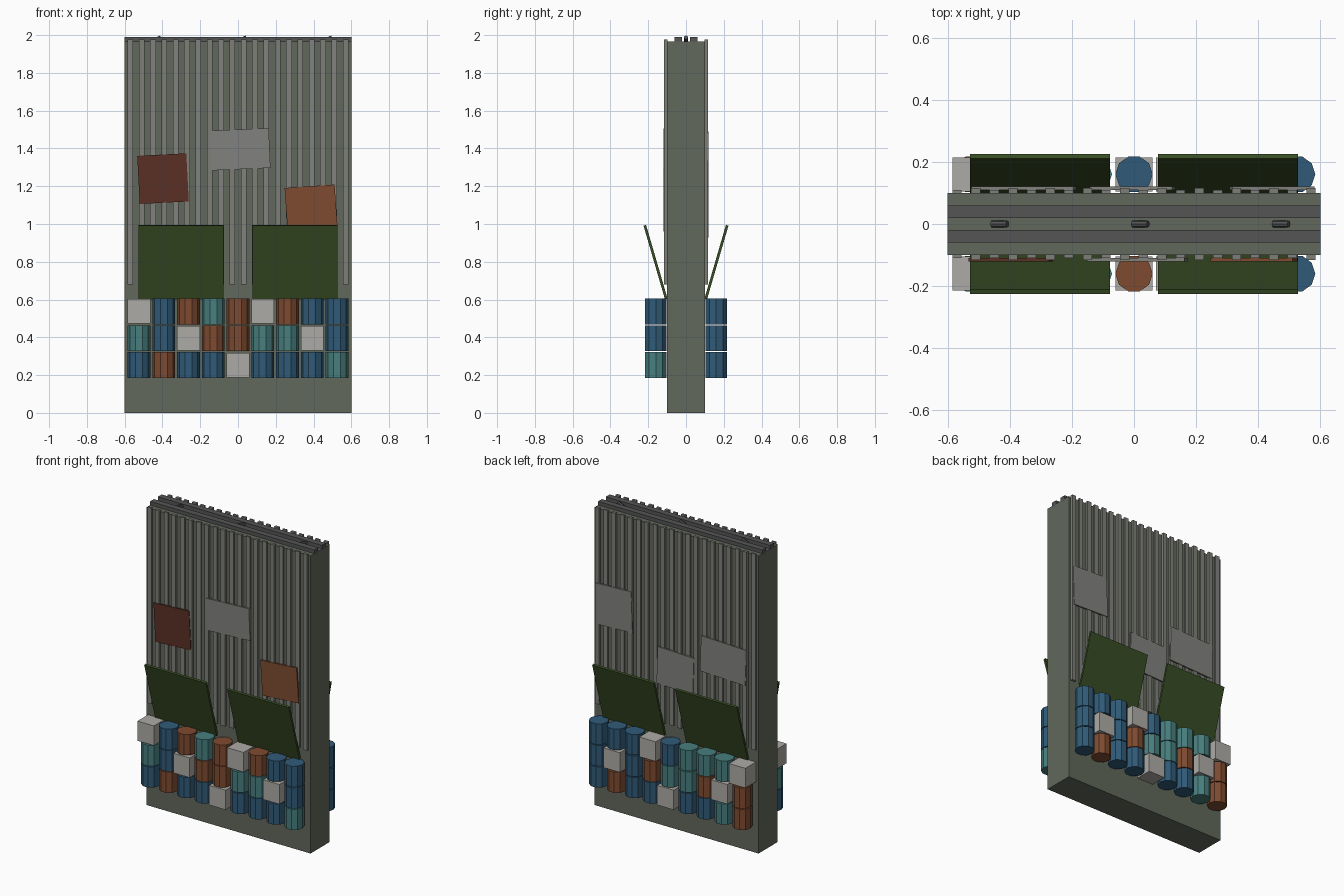
import bpy, math
from math import radians
from mathutils import Vector

if "Cube" in bpy.data.objects:
    bpy.data.objects.remove(bpy.data.objects["Cube"])

def mat(name, r, g, b):
    m = bpy.data.materials.new(name)
    m.diffuse_color = (r, g, b, 1)
    m.use_nodes = True
    m.node_tree.nodes["Principled BSDF"].inputs["Base Color"].default_value = m.diffuse_color
    return m

WALL = mat("wall_green", .12, .14, .105)
RIB = mat("rib_grey", .21, .21, .19)
DARK = mat("dark_steel", .09, .09, .09)
PLATE = mat("plate_grey", .22, .22, .21)
RUST = mat("rust_brown", .10, .03, .018)
CANVAS = mat("canvas_green", .04, .075, .018)
DRUMS = {"B": mat("drum_blue", .03, .105, .19),
         "O": mat("drum_orange", .21, .07, .03),
         "T": mat("drum_teal", .065, .21, .21),
         "W": mat("crate_white", .42, .41, .38)}

def finish(name, m):
    o = bpy.context.object
    o.name = name
    o.data.materials.append(m)
    return o

def box(name, loc, size, m, rot=(0, 0, 0)):
    bpy.ops.mesh.primitive_cube_add(size=1, location=loc, rotation=rot)
    o = finish(name, m)
    o.scale = size
    return o

def drum(name, loc, r, h, m, sides=10, rot=(0, 0, 0)):
    # first vertex of a primitive points to +y, so a quarter turn puts it on +x
    bpy.ops.mesh.primitive_cylinder_add(vertices=sides, radius=r, depth=h, location=loc,
                                        rotation=rot)
    return finish(name, m)

# main wall slab and top rails
box("wall", (0, 0, .9825), (1.2, .2, 1.965), WALL)
for y in (-.04, .04):
    box("top_rail", (0, y, 1.972), (1.2, .04, .034), DARK)

# leaning rods sticking out of the top
for x in (-.433, .02, .473):
    drum("top_rod", (x, 0, 1.976), .011, .055, DARK, 8, (0, radians(65), 0))

# layouts: drum/crate rows from top to bottom, each listed from low x to high x
STACKS = {-1: ("WBOTOWOBB", "TBWOOTTWB", "BOBBWBBBT"),
          1: ("WTTTBWBBB", "OWOTTOBWB", "OTBBWBBOB")}
# patches: centre x, centre z, width, height, tilt in degrees, material
PATCHES = {-1: ((-.397, 1.24, .26, .255, -3, RUST),
                (.01, 1.395, .315, .21, -2.5, PLATE),
                (.387, 1.085, .265, .23, -4, DRUMS["O"])),
           1: ((.445, 1.35, .265, .27, 2, PLATE),
               (-.005, 1.055, .265, .245, -2, PLATE),
               (-.355, 1.215, .33, .235, -2, PLATE))}

for s in (-1, 1):
    side = "front" if s < 0 else "back"

    # corrugation ribs, alternating depth
    for i in range(20):
        d = .018 if i % 2 else .012
        box(side + "_rib", (-.57 + .06 * i, s * (.098 + d / 2), 1.328),
            (.03, d, 1.295), RIB if i % 2 else PLATE)

    # riveted-on sheet patches
    for x, z, w, h, tilt, m in PATCHES[s]:
        box(side + "_patch", (x, s * .115, z), (w, .01, h), m, (0, radians(tilt), 0))

    # sloping canvas awnings, hinged at z 0.6
    lean = math.atan2(.115, .395)
    for x in (-.303, .303):
        box(side + "_awning", (x, s * .161, .797), (.45, .014, .408), CANVAS,
            (-s * lean, 0, 0))

    # three rows of drums and crates
    for row, codes in enumerate(STACKS[s]):
        z = .537 - row * .142
        for col, c in enumerate(codes):
            loc = (-.524 + .131 * col, s * .16, z)
            if c == "W":
                box(side + "_crate", loc, (.12, .11, .13), DRUMS[c])
            else:
                drum(side + "_drum", loc, .06, .137, DRUMS[c], 10, (0, 0, radians(90)))
